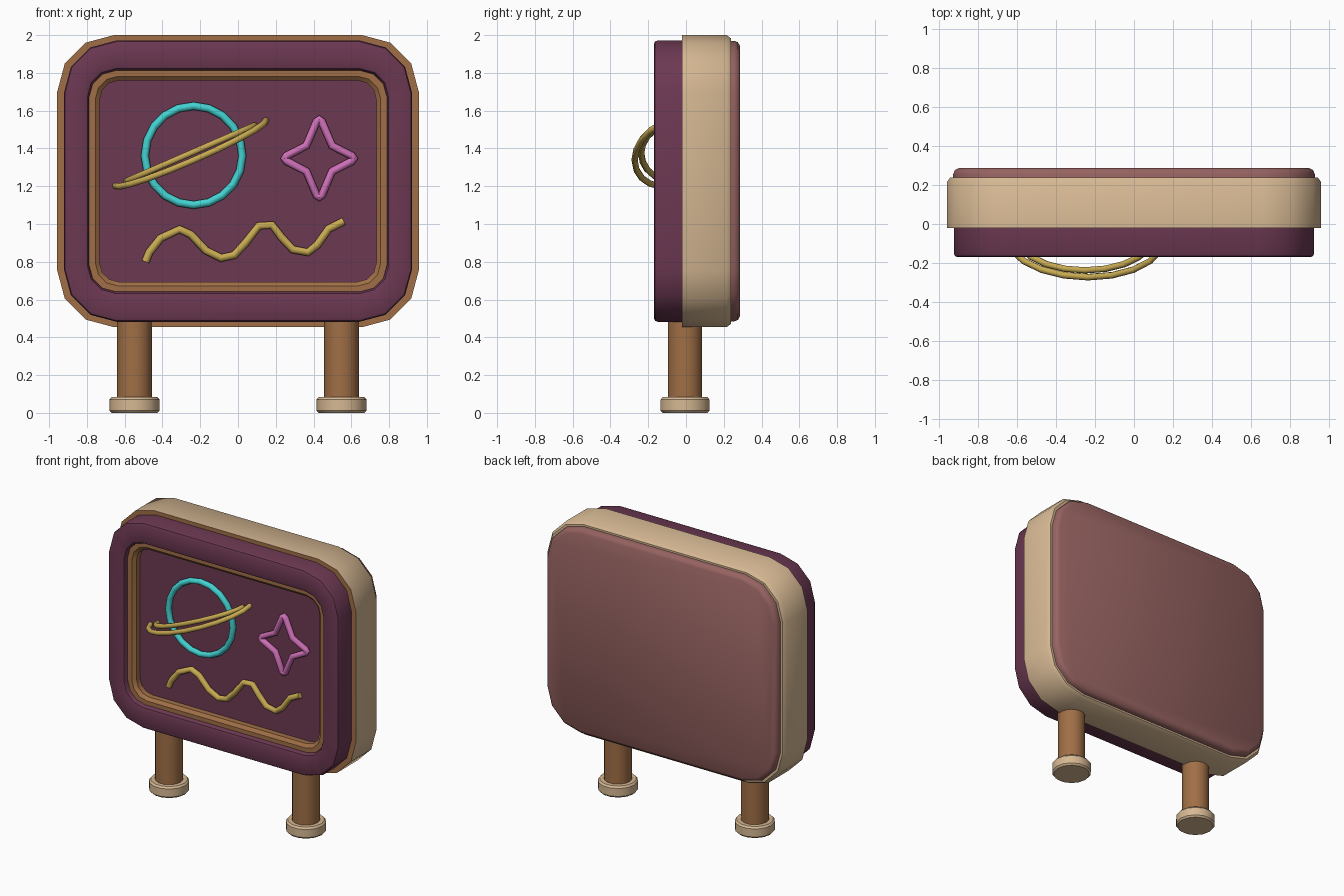
import bpy, bmesh, math
from mathutils import Vector

if "Cube" in bpy.data.objects:
    bpy.data.objects.remove(bpy.data.objects["Cube"])


def material(name, r, g, b):
    m = bpy.data.materials.new(name)
    lin = [(c / 255 / 12.92) if c < 10 else ((c / 255 + 0.055) / 1.055) ** 2.4 for c in (r, g, b)]
    m.diffuse_color = (*lin, 1)
    m.use_nodes = True
    m.node_tree.nodes["Principled BSDF"].inputs["Base Color"].default_value = m.diffuse_color
    return m


MAROON = material("maroon", 108, 56, 82)
BEIGE = material("beige", 214, 184, 147)
BROWN = material("copper_brown", 160, 111, 70)
ROSE = material("dusty_rose", 150, 99, 97)
CYAN = material("neon_cyan", 68, 210, 210)
PINK = material("neon_pink", 208, 112, 184)
GOLD = material("neon_gold", 200, 170, 82)
CZ = 1.227  # height of the panel centre


def finish(name, bm, mats, angle=40):
    bmesh.ops.recalc_face_normals(bm, faces=bm.faces)
    me = bpy.data.meshes.new(name)
    bm.to_mesh(me)
    bm.free()
    for m in mats:
        me.materials.append(m)
    ob = bpy.data.objects.new(name, me)
    bpy.context.collection.objects.link(ob)
    smooth(ob, angle)
    return ob


def smooth(ob, angle):
    bpy.ops.object.select_all(action='DESELECT')
    ob.select_set(True)
    bpy.context.view_layer.objects.active = ob
    bpy.ops.object.shade_smooth_by_angle(angle=math.radians(angle))


def round_rect(hw, hh, r, y, seg=3):
    pts = []
    for k, (sx, sz) in enumerate([(1, 1), (-1, 1), (-1, -1), (1, -1)]):
        for i in range(seg + 1):
            a = math.pi / 2 * (k + i / seg)
            pts.append(Vector((sx * (hw - r) + r * math.cos(a), y,
                               CZ + sz * (hh - r) + r * math.sin(a))))
    return pts


def loft(name, sections, mats, closed=False, seg=3):
    """Skin rounded rectangles (half width, half height, radius, y)."""
    bm = bmesh.new()
    loops = [[bm.verts.new(p) for p in round_rect(*s, seg=seg)] for s in sections]
    pairs = list(zip(loops, loops[1:]))
    if closed:
        pairs.append((loops[-1], loops[0]))
    for a, b in pairs:
        n = len(a)
        for i in range(n):
            j = (i + 1) % n
            bm.faces.new((a[i], a[j], b[j], b[i]))
    if not closed:
        bm.faces.new(loops[0])
        bm.faces.new(loops[-1])
    return finish(name, bm, mats)


def lathe(name, x, y, profile, mat, n=14):
    bm = bmesh.new()
    rings = [[bm.verts.new((x + r * math.cos(2 * math.pi * i / n),
                            y + r * math.sin(2 * math.pi * i / n), z)) for i in range(n)]
             for r, z in profile]
    for a, b in zip(rings, rings[1:]):
        for i in range(n):
            j = (i + 1) % n
            bm.faces.new((a[i], a[j], b[j], b[i]))
    bm.faces.new(rings[0])
    bm.faces.new(rings[-1])
    return finish(name, bm, [mat], 35)


def tube(name, pts, radius, mat, cyclic):
    cu = bpy.data.curves.new(name, 'CURVE')
    cu.dimensions = '3D'
    cu.bevel_depth = radius
    cu.bevel_resolution = 2
    cu.use_fill_caps = True
    sp = cu.splines.new('POLY')
    sp.points.add(len(pts) - 1)
    for p, q in zip(sp.points, pts):
        p.co = (*q, 1)
    sp.use_cyclic_u = cyclic
    cu.materials.append(mat)
    ob = bpy.data.objects.new(name, cu)
    bpy.context.collection.objects.link(ob)
    bpy.ops.object.select_all(action='DESELECT')
    ob.select_set(True)
    bpy.context.view_layer.objects.active = ob
    bpy.ops.object.convert(target='MESH')
    smooth(bpy.context.object, 50)


# Beige casing, its front face copper brown
body = loft("casing", [(.957, .773, .30, -.02), (.957, .773, .30, .215), (.94, .756, .285, .238)],
            [BEIGE, BROWN])
for p in body.data.polygons:
    if p.normal.y < -0.9:
        p.material_index = 1

# Rose back panel with a soft edge
loft("back_panel", [(.925, .743, .28, .2), (.925, .743, .28, .255), (.917, .735, .272, .275),
                    (.895, .713, .25, .287)], [ROSE])

# Maroon front frame, open in the middle
loft("front_frame", [(.922, .745, .28, -.01), (.922, .745, .28, -.15), (.916, .739, .274, -.164),
                     (.902, .725, .26, -.17), (.82, .617, .17, -.17), (.798, .595, .15, -.163),
                     (.788, .585, .14, -.145), (.788, .585, .14, -.01)], [MAROON], closed=True)

# Brown inner bezel
loft("inner_bezel", [(.79, .587, .14, -.02), (.79, .587, .14, -.135), (.755, .555, .12, -.135),
                     (.732, .533, .10, -.115), (.732, .533, .10, -.02)], [BROWN], closed=True)

# Recessed screen
loft("screen", [(.76, .56, .1, 0), (.76, .56, .1, -.075)], [MAROON])

# Legs and feet
for side, x in (("left", -.548), ("right", .548)):
    lathe(side + "_leg", x, -.005, [(.093, .06), (.093, .52)], BROWN)
    lathe(side + "_foot", x, -.005, [(.122, 0), (.133, .012), (.133, .07), (.122, .083)], BEIGE)

# Neon planet outline
YN = -.09
tube("planet_outline", [(-.235 + .258 * math.cos(2 * math.pi * i / 20), YN,
                         1.363 + .262 * math.sin(2 * math.pi * i / 20)) for i in range(20)],
     .021, CYAN, True)

# Two concentric planet rings bulging out of the screen
tilt = math.radians(23.5)
for name, a, b, drop in (("outer_planet_ring", .435, .2, .04), ("inner_planet_ring", .37, .165, .0)):
    pts = []
    for i in range(20):
        t = 2 * math.pi * i / 20
        u, f = a * math.cos(t), math.sin(t)
        v = -drop * f
        pts.append((-.25 + u * math.cos(tilt) - v * math.sin(tilt), -.072 - b * f,
                    1.375 + u * math.sin(tilt) + v * math.cos(tilt)))
    tube(name, pts, .017, GOLD, True)

# Neon four-pointed star, tips slightly blunted
star = []
for k in range(4):
    c, s = round(math.cos(k * math.pi / 2)), round(math.sin(k * math.pi / 2))
    R = .185 if k % 2 == 0 else .207
    for r, w in ((R - .012, -.014), (R, 0), (R - .012, .014), (.068, .068)):
        star.append((.43 + c * r - s * w, YN, 1.347 + s * r + c * w))
tube("star_outline", star, .021, PINK, True)

# Neon wave
wave = [(-.49, .80), (-.47, .85), (-.41, .925), (-.31, .972), (-.25, .945), (-.17, .86), (-.09, .82),
        (-.02, .835), (.04, .9), (.11, .99), (.18, .995), (.23, .93), (.29, .865), (.37, .85),
        (.42, .89), (.48, .975), (.56, 1.015)]
tube("wave_line", [(x, YN, z) for x, z in wave], .021, GOLD, False)
